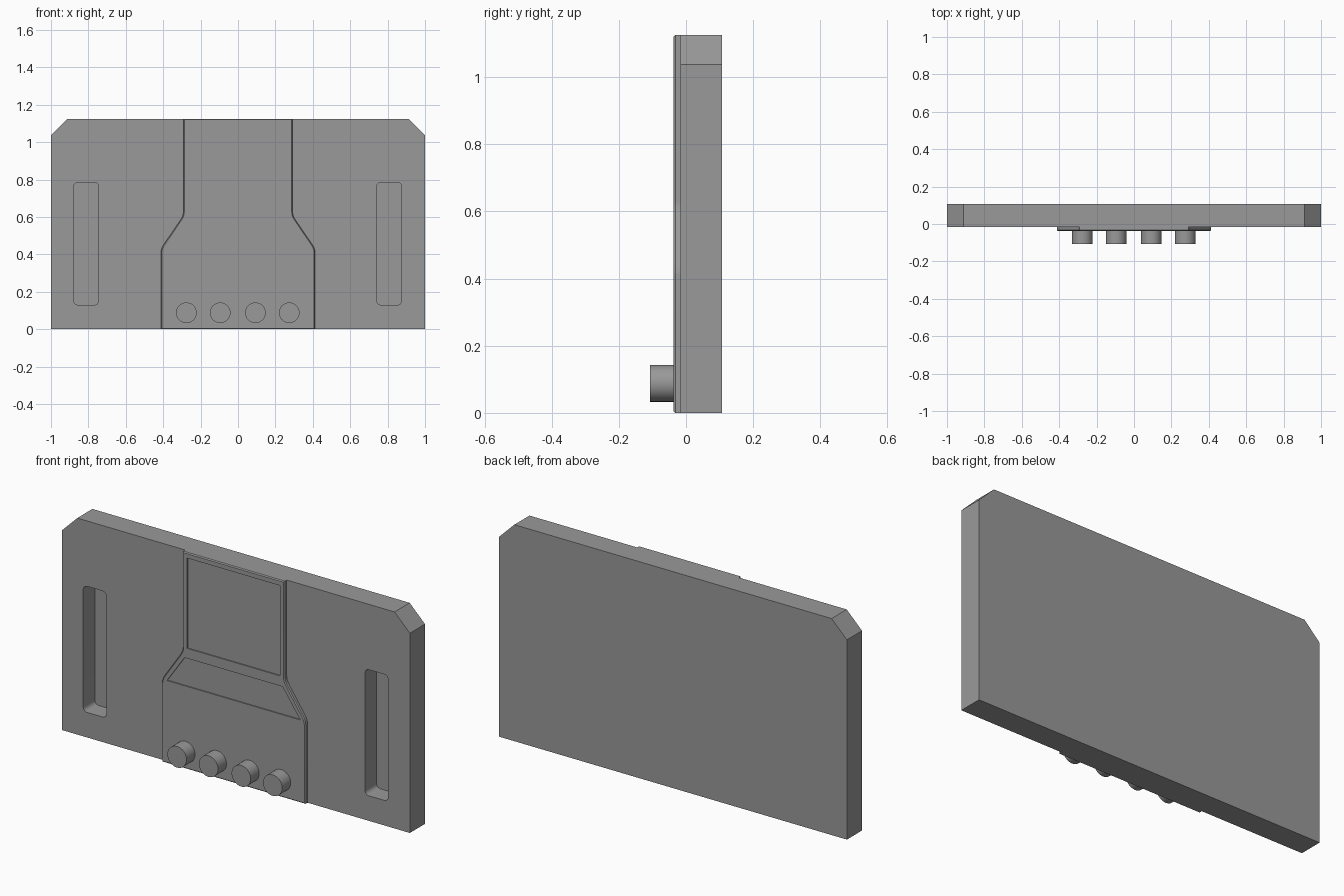
import bpy, bmesh, math

if "Cube" in bpy.data.objects:
    bpy.data.objects.remove(bpy.data.objects["Cube"])

FRONT, BACK, PANEL, TOP = -0.017, 0.107, -0.037, 1.125

grey = bpy.data.materials.new("dark_grey")
grey.diffuse_color = (0.32, 0.32, 0.32, 1)
grey.use_nodes = True
grey.node_tree.nodes["Principled BSDF"].inputs["Base Color"].default_value = grey.diffuse_color


def smooth(ob):
    bpy.ops.object.select_all(action='DESELECT')
    ob.select_set(True)
    bpy.context.view_layer.objects.active = ob
    bpy.ops.object.shade_smooth_by_angle(angle=math.radians(30))


def prism(name, outline, y0, y1, corners=(), radius=0.02, rim=0):
    """Extrude an x/z outline along y; round chosen corners, bevel the front rim."""
    bm = bmesh.new()
    face = bm.faces.new([bm.verts.new((x, y0, z)) for x, z in outline])
    rounded = [face.verts[i].co.copy() for i in corners]
    ext = bmesh.ops.extrude_face_region(bm, geom=[face], use_keep_orig=True)
    for v in ext['geom']:
        if isinstance(v, bmesh.types.BMVert):
            v.co.y = y1
    bmesh.ops.recalc_face_normals(bm, faces=bm.faces[:])
    if rounded:
        edges = [e for e in bm.edges
                 if abs(e.verts[0].co.y - e.verts[1].co.y) > 1e-4
                 and any((v.co - c).length < 1e-5 for v in e.verts for c in rounded)]
        bmesh.ops.bevel(bm, geom=edges, offset=radius, segments=4,
                        profile=0.5, affect='EDGES')
    if rim:
        edges = [e for e in bm.edges if all(abs(v.co.y - y0) < 1e-5 for v in e.verts)]
        bmesh.ops.bevel(bm, geom=edges, offset=rim, segments=1,
                        profile=0.5, affect='EDGES')
    me = bpy.data.meshes.new(name)
    bm.to_mesh(me)
    bm.free()
    me.materials.append(grey)
    ob = bpy.data.objects.new(name, me)
    bpy.context.collection.objects.link(ob)
    return ob


def cut(target, cutter):
    """Subtract the cutter for good, then remove it."""
    mod = target.modifiers.new(cutter.name, 'BOOLEAN')
    mod.operation = 'DIFFERENCE'
    mod.solver = 'EXACT'
    mod.object = cutter
    bpy.context.view_layer.objects.active = target
    bpy.ops.object.modifier_apply(modifier=mod.name)
    bpy.data.objects.remove(cutter)


def rect(x0, x1, z0, z1):
    return [(x0, z0), (x1, z0), (x1, z1), (x0, z1)]


def mirrored(right):
    return right + [(-x, z) for x, z in reversed(right)]


# Main board with clipped top corners
board = prism("board", mirrored([(1, 0), (1, 1.038), (0.912, TOP)]), FRONT, BACK)

# Long blind slots at both ends
for x0, x1 in ((-0.878, -0.745), (0.742, 0.875)):
    cut(board, prism("slot_cutter", rect(x0, x1, 0.13, 0.785),
                     FRONT - 0.05, FRONT + 0.095, corners=range(4), radius=0.022))
smooth(board)

# Raised centre panel, narrow above and wide below
panel = prism("centre_panel",
              mirrored([(0.412, 0), (0.412, 0.43), (0.292, 0.607), (0.292, TOP)]),
              PANEL, FRONT + 0.01, corners=(1, 2, 5, 6), radius=0.02, rim=0.005)

# Shallow insets on the centre panel
for outline in (rect(-0.267, 0.267, 0.628, 1.097),
                mirrored([(0.383, 0.43), (0.282, 0.576)])):
    cut(panel, prism("inset_cutter", outline, PANEL - 0.05, PANEL + 0.006))
smooth(panel)

# Row of four round knobs
for i, x in enumerate((-0.276, -0.095, 0.093, 0.274)):
    y0, y1 = -0.107, PANEL + 0.01
    bpy.ops.mesh.primitive_cylinder_add(vertices=32, radius=0.055, depth=y1 - y0,
                                        location=(x, (y0 + y1) / 2, 0.088),
                                        rotation=(math.pi / 2, 0, 0))
    knob = bpy.context.object
    knob.name = f"knob_{i + 1}"
    knob.data.materials.append(grey)
    smooth(knob)
